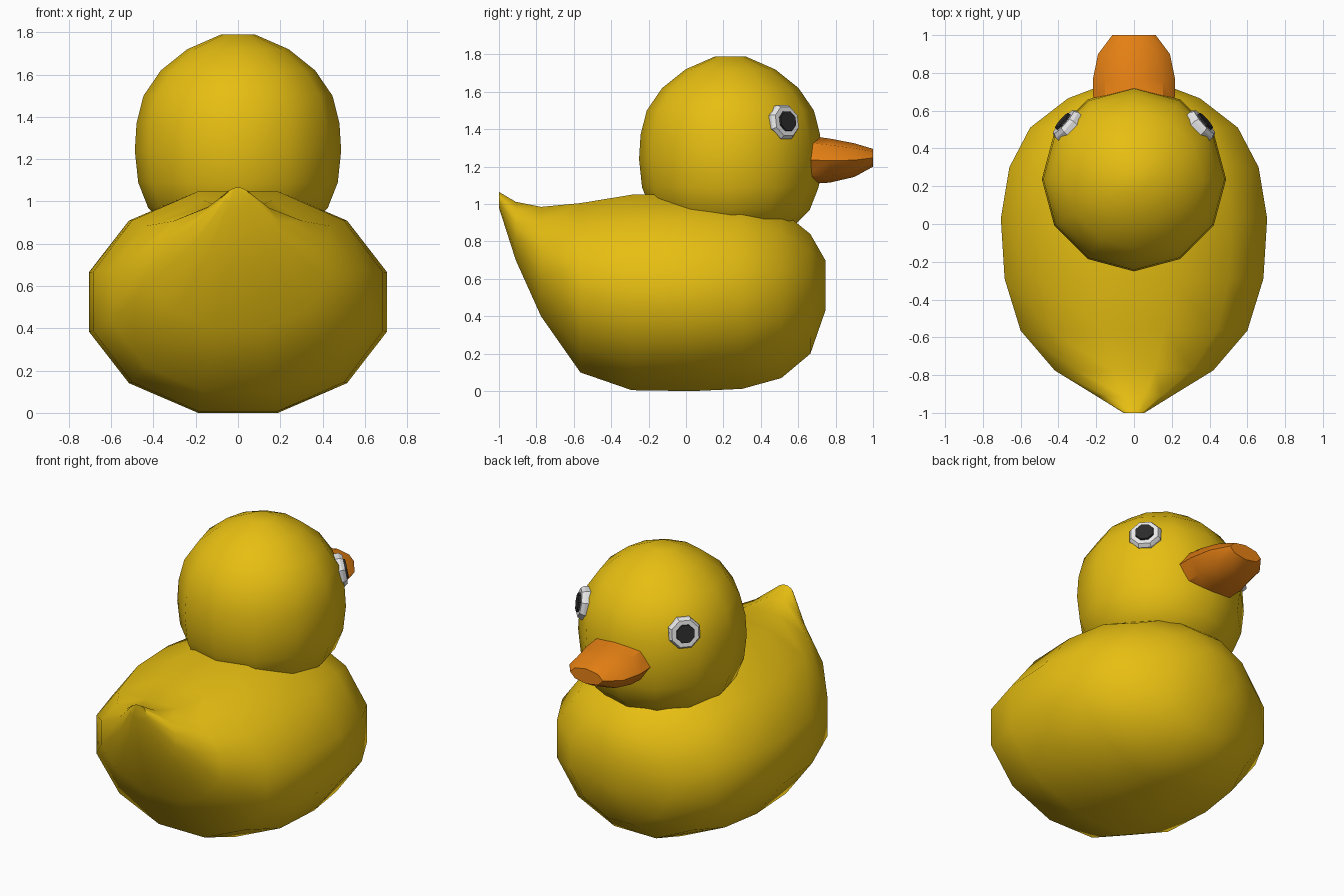
import bpy, bmesh, math
from mathutils import Vector

if "Cube" in bpy.data.objects:
    bpy.data.objects.remove(bpy.data.objects["Cube"])


def material(name, rgb):
    m = bpy.data.materials.new(name)
    m.diffuse_color = (*rgb, 1)
    m.use_nodes = True
    m.node_tree.nodes["Principled BSDF"].inputs["Base Color"].default_value = m.diffuse_color
    return m


YELLOW = material("yellow", (0.80, 0.52, 0.006))
ORANGE = material("orange", (0.80, 0.22, 0.007))
WHITE = material("white", (0.80, 0.80, 0.80))
BLACK = material("black", (0.025, 0.025, 0.025))


def loft(name, rings, mat, angle):
    """Skin a list of point rings, cap both ends."""
    bm = bmesh.new()
    loops = [[bm.verts.new(p) for p in ring] for ring in rings]
    n = len(loops[0])
    for a, b in zip(loops, loops[1:]):
        for i in range(n):
            j = (i + 1) % n
            bm.faces.new((a[i], a[j], b[j], b[i]))
    bm.faces.new(loops[0])
    bm.faces.new(loops[-1])
    bmesh.ops.recalc_face_normals(bm, faces=bm.faces)
    me = bpy.data.meshes.new(name)
    bm.to_mesh(me)
    bm.free()
    me.materials.append(mat)
    ob = bpy.data.objects.new(name, me)
    bpy.context.collection.objects.link(ob)
    bpy.ops.object.select_all(action='DESELECT')
    ob.select_set(True)
    bpy.context.view_layer.objects.active = ob
    bpy.ops.object.shade_smooth_by_angle(angle=math.radians(angle))
    return ob


def ring(center, u, v, n, turn=0.0):
    """Ellipse with half axes u and v."""
    c, u, v = Vector(center), Vector(u), Vector(v)
    return [c + u * math.cos(t) + v * math.sin(t)
            for t in (turn + 2 * math.pi * i / n for i in range(n))]


# Body with upturned tail: y, half width, bottom, top
BODY = [(-1.0, .055, .98, 1.065), (-.91, .20, .70, 1.012), (-.775, .42, .40, .985),
        (-.565, .60, .10, 1.005), (-.29, .685, .005, 1.05), (.03, .705, 0, 1.05),
        (.30, .66, .012, 1.035), (.51, .55, .07, .965), (.665, .35, .20, .84),
        (.745, .14, .43, .70)]
k = 1 / math.cos(math.radians(15))   # flats lie on the extents
loft("body", [ring((0, y, (lo + hi) / 2), (w * k, 0, 0), (0, 0, (hi - lo) / 2 * k),
                   12, math.radians(15)) for y, w, lo, hi in BODY], YELLOW, 65)

# Head: radius, z
HEAD = [(.30, .86), (.355, .90), (.425, .97), (.472, 1.09), (.488, 1.24), (.480, 1.37),
        (.447, 1.50), (.365, 1.62), (.24, 1.72), (.08, 1.79)]
loft("head", [ring((0, .237, z), (r, 0, 0), (0, r, 0), 12) for r, z in HEAD], YELLOW, 65)

# Beak: y, half width, bottom, top
BEAK = [(.62, .215, 1.105, 1.37), (.77, .217, 1.115, 1.35), (.90, .19, 1.145, 1.325),
        (1.0, .115, 1.20, 1.295)]
loft("beak", [ring((0, y, (lo + hi) / 2), (w, 0, 0), (0, 0, (hi - lo) / 2), 8)
              for y, w, lo, hi in BEAK], ORANGE, 40)

# Eyes: white discs with black pupils
for side, label in ((1, "right"), (-1, "left")):
    n = Vector((.74 * side, .65, .17)).normalized()
    u = n.cross(Vector((0, 0, 1))).normalized()
    v = u.cross(n)
    c = Vector((.353 * side, .522, 1.438))

    def disc(name, steps, mat):
        loft(name, [ring(c + n * d, u * r, v * r, 8, math.radians(22.5))
                    for d, r in steps], mat, 30)

    disc(label + "_eye", [(-.03, .098), (.008, .098), (.028, .085)], WHITE)
    disc(label + "_pupil", [(.02, .058), (.040, .056)], BLACK)
